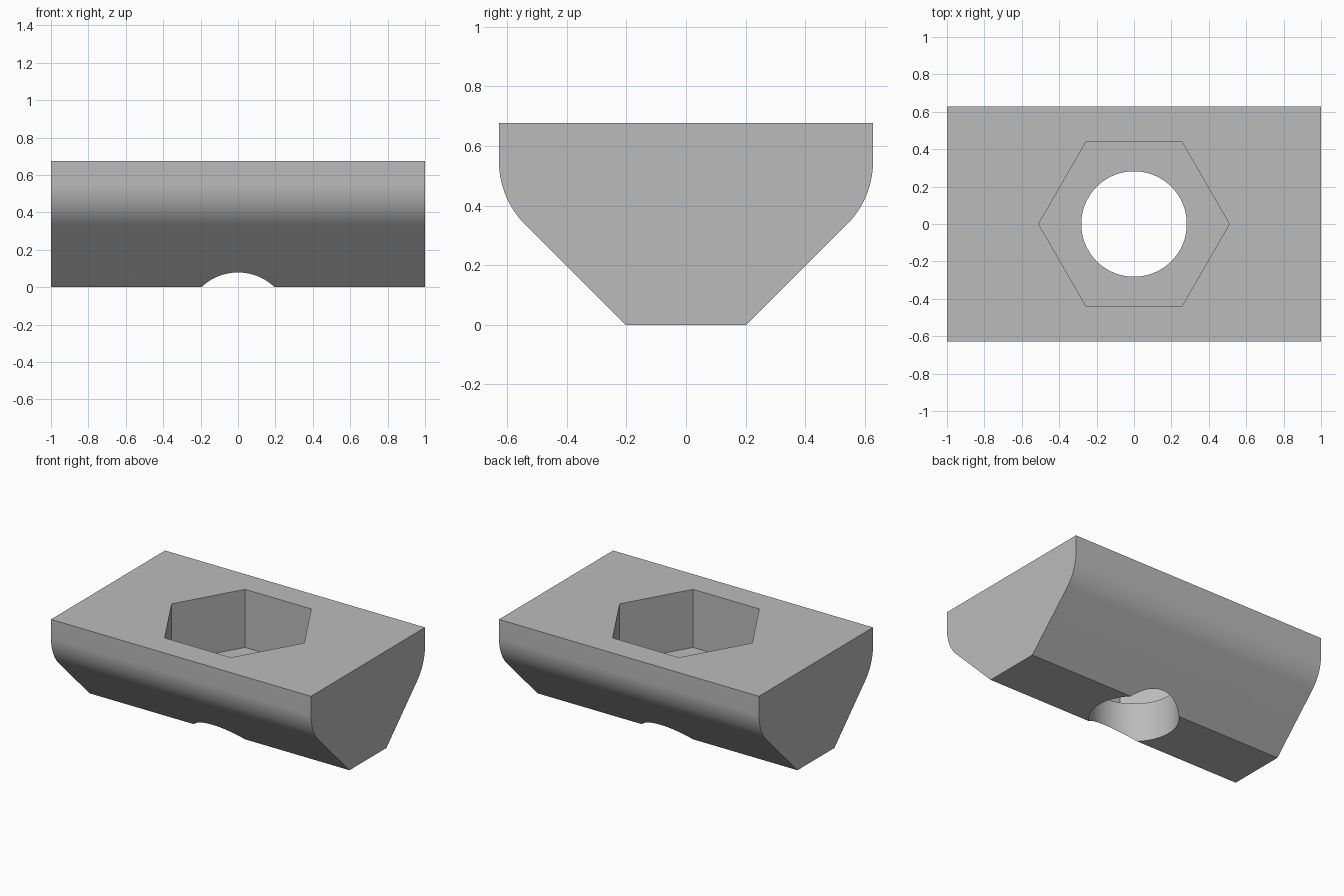
import bpy, bmesh
from math import pi, sin, cos, radians

cube = bpy.data.objects.get("Cube")
if cube:
    bpy.data.objects.remove(cube, do_unlink=True)

HALF_LENGTH, HALF_WIDTH, HEIGHT = 1.0, 0.627, 0.676
FOOT, ROUND = 0.203, 0.3            # half width of the base, side radius
POCKET_FLOOR, POCKET_R, HOLE_R = 0.272, 0.51, 0.282

steel = bpy.data.materials.new("light_grey_steel")
steel.use_nodes = True
grey = (0.5, 0.5, 0.5, 1)
steel.diffuse_color = grey
steel.node_tree.nodes["Principled BSDF"].inputs["Base Color"].default_value = grey


def prism(name, points, direction):
    """Extrude a closed outline along a direction into a solid."""
    bm = bmesh.new()
    face = bm.faces.new([bm.verts.new(p) for p in points])
    top = bmesh.ops.extrude_face_region(bm, geom=[face])["geom"]
    moved = [v for v in top if isinstance(v, bmesh.types.BMVert)]
    bmesh.ops.translate(bm, verts=moved, vec=direction)
    bmesh.ops.recalc_face_normals(bm, faces=bm.faces)
    mesh = bpy.data.meshes.new(name)
    bm.to_mesh(mesh)
    bm.free()
    mesh.materials.append(steel)
    obj = bpy.data.objects.new(name, mesh)
    bpy.context.collection.objects.link(obj)
    return obj


def ring(radius, sides, z):
    return [(radius * cos(2 * pi * i / sides), radius * sin(2 * pi * i / sides), z)
            for i in range(sides)]


# Nut body: flat foot, 45 degree flanks, rounded shoulders, flat top
centre_y = HALF_WIDTH - ROUND
centre_z = HALF_WIDTH - FOOT + ROUND * (2 ** 0.5 - 1)
steps = 20
half = [(FOOT, 0)]
for i in range(steps + 1):
    a = radians(-45 + 45 * i / steps)
    half.append((centre_y + ROUND * cos(a), centre_z + ROUND * sin(a)))
half.append((HALF_WIDTH, HEIGHT))
outline = half + [(-y, z) for y, z in reversed(half)]
body = prism("slot_nut_body", [(-HALF_LENGTH, y, z) for y, z in outline],
             (2 * HALF_LENGTH, 0, 0))

# Hexagonal pocket and round through hole
cutters = [
    prism("hex_pocket_cutter", ring(POCKET_R, 6, POCKET_FLOOR), (0, 0, 1)),
    prism("round_hole_cutter", ring(HOLE_R, 96, -0.5), (0, 0, 1)),
]
bpy.context.view_layer.objects.active = body
for cutter in cutters:
    mod = body.modifiers.new(cutter.name, "BOOLEAN")
    mod.operation = "DIFFERENCE"
    mod.solver = "EXACT"
    mod.object = cutter
    bpy.ops.object.modifier_apply(modifier=mod.name)
    bpy.data.objects.remove(cutter, do_unlink=True)

# Smooth curved walls, crisp edges elsewhere
bpy.ops.object.select_all(action="DESELECT")
body.select_set(True)
bpy.ops.object.shade_smooth_by_angle(angle=radians(25))
